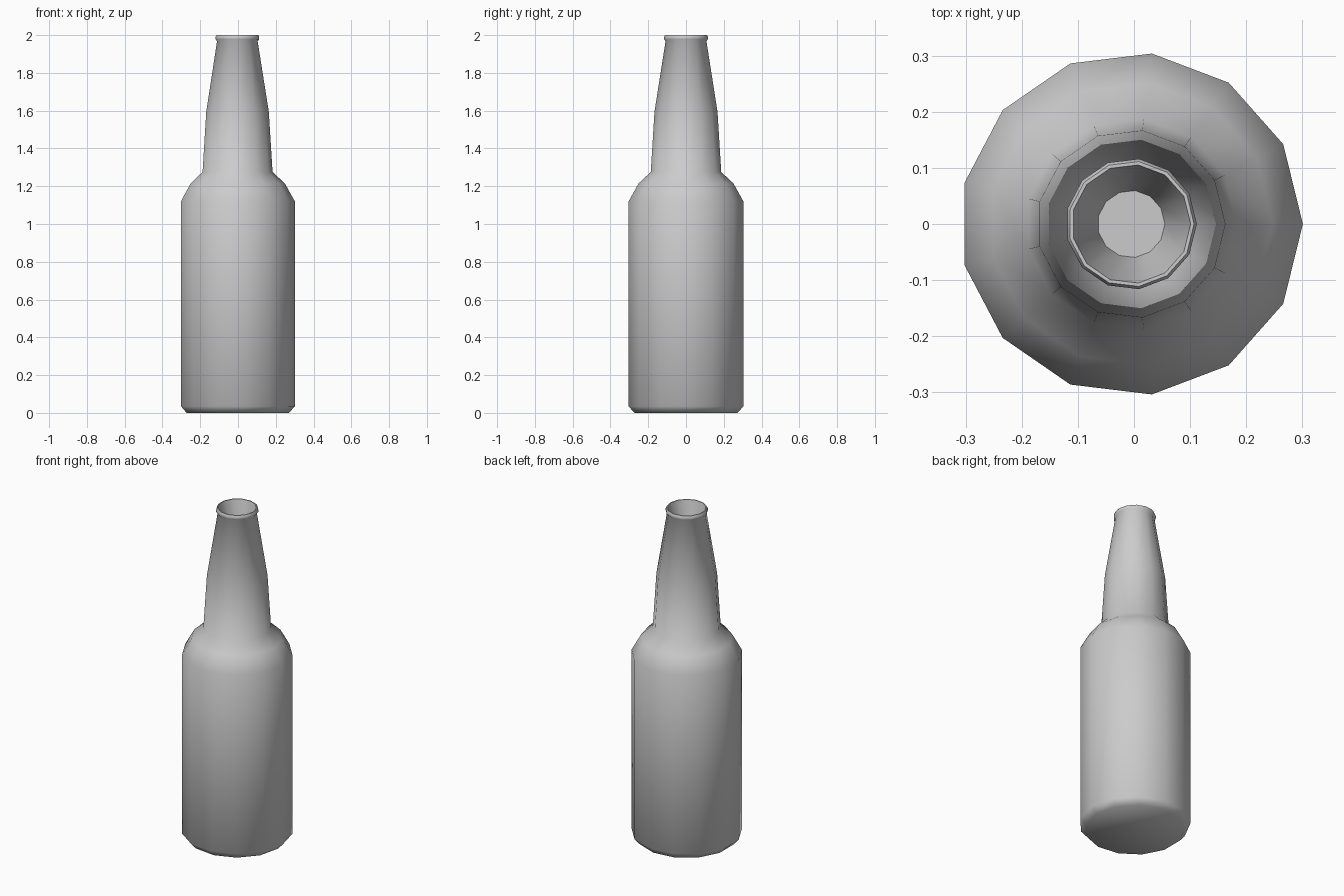
import bpy, bmesh, math

if "Cube" in bpy.data.objects:
    bpy.data.objects.remove(bpy.data.objects["Cube"])

SIDES = 13
AXIS_X = -0.005  # odd side count: shift so the bounds are centred

# Outer profile from base to lip, then down the inside of the mouth (radius, z)
PROFILE = [
    (0.275, 0.0), (0.306, 0.035),                    # chamfered base
    (0.306, 1.12), (0.253, 1.215), (0.188, 1.275),   # body and shoulder
    (0.168, 1.595), (0.109, 1.968),                  # neck
    (0.117, 1.978), (0.117, 1.99), (0.112, 2.0),     # lip
    (0.106, 2.0), (0.06, 1.8),                       # mouth recess
]


def ring(bm, radius, z):
    step = 2 * math.pi / SIDES
    return [bm.verts.new((AXIS_X + radius * math.cos(i * step),
                          radius * math.sin(i * step), z)) for i in range(SIDES)]


# Bottle body
bm = bmesh.new()
rings = [ring(bm, r, z) for r, z in PROFILE]
for low, high in zip(rings, rings[1:]):
    for i in range(SIDES):
        j = (i + 1) % SIDES
        bm.faces.new((low[i], low[j], high[j], high[i]))
bm.faces.new(rings[0][::-1])   # underside
bm.faces.new(rings[-1])        # floor of the mouth recess

mesh = bpy.data.meshes.new("bottle")
bm.to_mesh(mesh)
bm.free()
bottle = bpy.data.objects.new("bottle", mesh)
bpy.context.collection.objects.link(bottle)

# Smooth shading with the hard edges kept
bpy.context.view_layer.objects.active = bottle
bottle.select_set(True)
bpy.ops.object.shade_smooth_by_angle(angle=math.radians(50))
